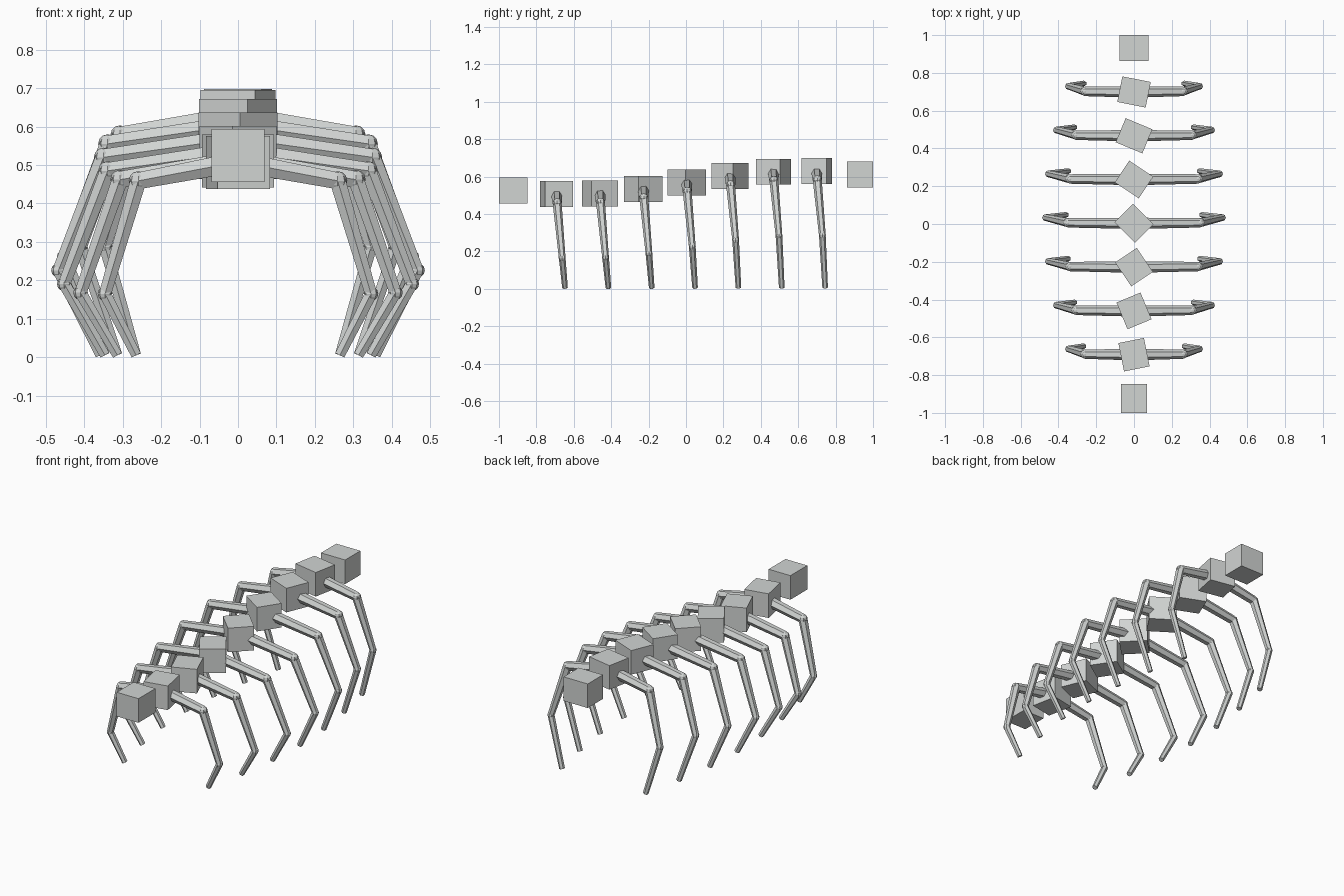
import bpy, bmesh, math
from mathutils import Matrix, Vector

if "Cube" in bpy.data.objects:
    bpy.data.objects.remove(bpy.data.objects["Cube"])

grey = bpy.data.materials.new("light grey")
grey.diffuse_color = (0.64, 0.66, 0.65, 1)
grey.use_nodes = True
grey.node_tree.nodes["Principled BSDF"].inputs["Base Color"].default_value = grey.diffuse_color


def make_object(name, bm):
    mesh = bpy.data.meshes.new(name)
    bm.to_mesh(mesh)
    bm.free()
    mesh.materials.append(grey)
    obj = bpy.data.objects.new(name, mesh)
    bpy.context.collection.objects.link(obj)
    return obj


def add_segment(bm, a, b, ra, rb):
    """Six-sided tapered rod from a to b with edges facing along y."""
    axis = (b - a).normalized()
    side = Vector((0, 1, 0))
    side = (side - axis * side.dot(axis)).normalized()
    rot = Matrix((side.cross(axis), side, axis)).transposed().to_4x4()
    bmesh.ops.create_cone(bm, cap_ends=True, segments=6, radius1=ra, radius2=rb,
                          depth=(b - a).length,
                          matrix=Matrix.Translation((a + b) / 2) @ rot)


def add_joint(bm, p, r):
    bmesh.ops.create_uvsphere(bm, u_segments=8, v_segments=6, radius=r,
                              matrix=Matrix.Translation(p))


COUNT = 9
for i in range(COUNT):
    k = i - 4
    y = 0.0035 + 0.2318 * k
    z = 0.568 + 0.0625 * math.sin(0.595 * k)

    # spine block, twisting a quarter turn along the row
    bm = bmesh.new()
    bmesh.ops.create_cube(bm, size=1, matrix=Matrix.Diagonal((0.138, 0.153, 0.138, 1)))
    block = make_object(f"spine_block_{i + 1}", bm)
    block.location = (0, y, z)
    block.rotation_euler.z = math.radians(90) * i / (COUNT - 1)

    # pair of three-part legs, longest in the middle of the row
    if 0 < i < COUNT - 1:
        s = 0.58 + 0.42 * math.sin(math.pi * i / (COUNT - 1))
        hip = Vector((0.005, y, z))
        knee = Vector((0.35 * s, y + 0.003, z - 0.048))
        ankle = Vector((0.467 * s, y + 0.03, z - 0.342))
        foot = Vector((0.358 * s, y + 0.045, 0.006))
        bm = bmesh.new()
        add_segment(bm, hip, knee, 0.030, 0.025)
        add_segment(bm, knee, ankle, 0.024, 0.018)
        add_segment(bm, ankle, foot, 0.018, 0.015)
        add_joint(bm, knee, 0.025)
        add_joint(bm, ankle, 0.019)
        legs = make_object(f"leg_pair_{i}", bm)
        legs.modifiers.new("mirror", 'MIRROR').use_mirror_merge = False
